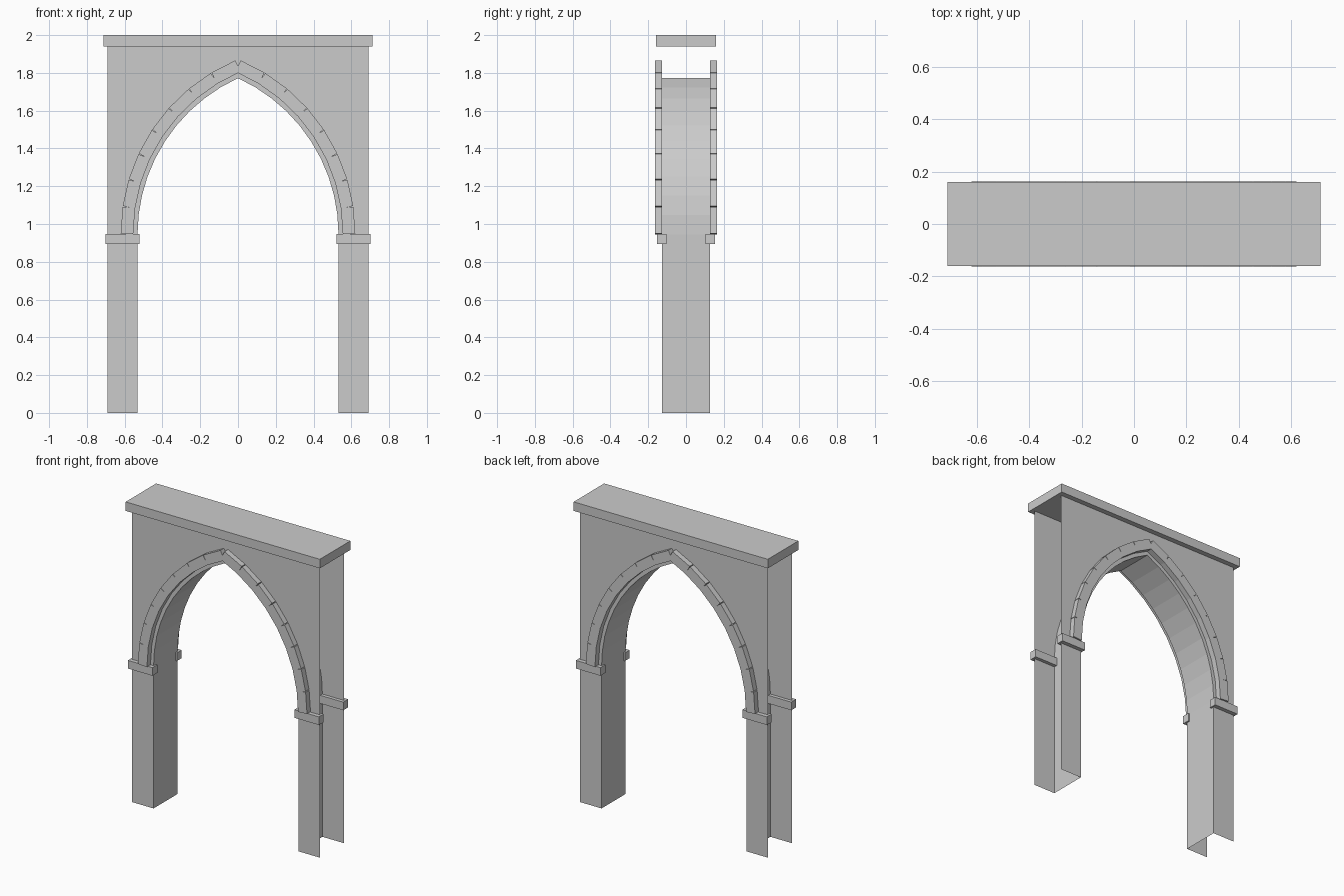
import bpy, bmesh, math
from mathutils import Matrix

if "Cube" in bpy.data.objects:
    bpy.data.objects.remove(bpy.data.objects["Cube"])

WALL_Y = 0.126            # half thickness of the wall
HALF_SPAN, SPRING = 0.532, 0.945
CX, R = -0.377, 0.909     # centre and radius of the right-hand arc
APEX_Z = SPRING + math.sqrt(R * R - CX * CX)


def finish(bm, name):
    mesh = bpy.data.meshes.new(name)
    bm.to_mesh(mesh)
    bm.free()
    obj = bpy.data.objects.new(name, mesh)
    bpy.context.collection.objects.link(obj)
    return obj


def box(name, centre, size, angle=0.0):
    bm = bmesh.new()
    m = (Matrix.Translation(centre) @ Matrix.Rotation(angle, 4, 'Y')
         @ Matrix.Diagonal((*size, 1)))
    bmesh.ops.create_cube(bm, size=1, matrix=m)
    return finish(bm, name)


# opening outline: right foot, arc to the apex, mirrored down to left foot
SEG = 10
top = math.acos(-CX / R)
half = [(HALF_SPAN, 0.0)]
half += [(CX + R * math.cos(top * i / SEG), SPRING + R * math.sin(top * i / SEG))
         for i in range(SEG)]
opening = half + [(0.0, APEX_Z)] + [(-x, z) for x, z in reversed(half)]

# wall: front and back skins joined by the jambs and soffit, ends left open
bm = bmesh.new()
outer = [(-0.69, 0), (-0.69, 1.94), (0.69, 1.94), (0.69, 0)]
rows = []
for y in (-WALL_Y, WALL_Y):
    inner = [bm.verts.new((x, y, z)) for x, z in opening]
    rim = [bm.verts.new((x, y, z)) for x, z in outer]
    face = bm.faces.new(inner + rim)
    face.normal_update()
    if face.normal.y * y < 0:
        face.normal_flip()
    rows.append(inner)
a, b = rows
for i in range(len(a) - 1):
    bm.faces.new((a[i], a[i + 1], b[i + 1], b[i]))
bmesh.ops.triangulate(bm, faces=[f for f in bm.faces if len(f.verts) > 4])
bmesh.ops.recalc_face_normals(bm, faces=bm.faces)
finish(bm, "arch_wall")

# cap slab
box("cap_slab", (0, 0, 1.97), (1.426, 0.32, 0.06))

# arch stones and impost blocks, on both faces and both sides
STONES, RING_R = 8, 0.965
step = math.acos(-CX / RING_R) / STONES
for face in (-1, 1):
    for side in (-1, 1):
        box("impost_block", (side * 0.611, face * 0.128, 0.921), (0.18, 0.05, 0.054))
        for i in range(STONES):
            t = (i + 0.5) * step
            r = RING_R * math.cos(step / 2)
            x, z = CX + r * math.cos(t), SPRING + 0.003 + r * math.sin(t)
            box("arch_stone", (side * x, face * 0.1445, z),
                (0.066, 0.037, 2 * RING_R * math.sin(step / 2)), -side * t)
